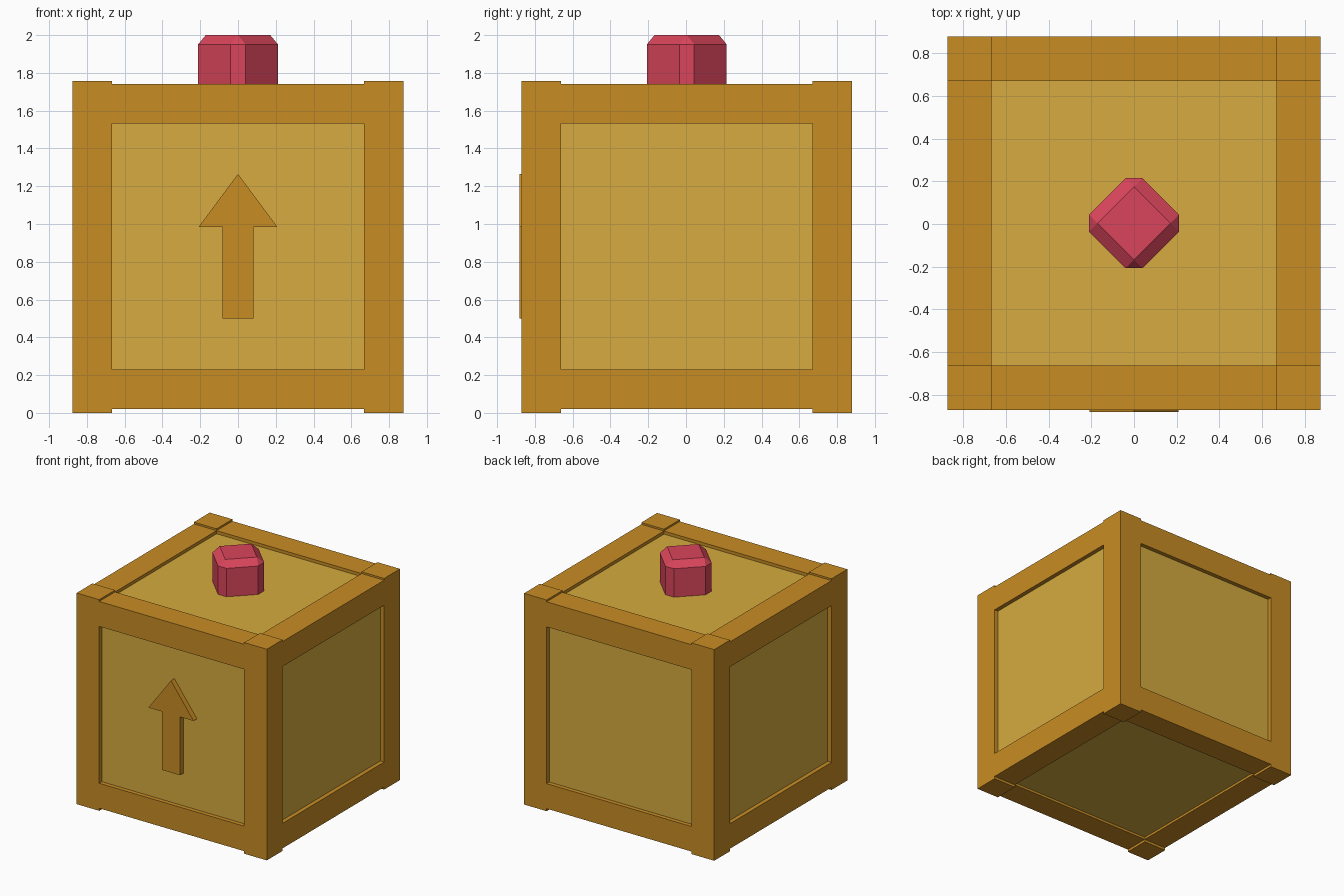
import bpy, bmesh
from math import pi
from mathutils import Matrix, Vector

old = bpy.data.objects.get("Cube")
if old:
    bpy.data.objects.remove(old, do_unlink=True)


def material(name, rgb):
    mat = bpy.data.materials.new(name)
    mat.use_nodes = True
    mat.diffuse_color = (*rgb, 1)
    mat.node_tree.nodes["Principled BSDF"].inputs["Base Color"].default_value = (*rgb, 1)
    return mat


FRAME = material("dark wood", (0.578, 0.262, 0.017))
PANEL = material("light wood", (0.672, 0.407, 0.050))
RED = material("red", (0.70, 0.060, 0.105))

HALF = 0.875      # half width of the crate
BEAM = 0.208      # beam thickness
HEIGHT = 1.756
CY = 0.004        # crate centre in y
INNER = HALF - BEAM
MID = HALF - BEAM / 2


def finish(bm, name, mat):
    bmesh.ops.recalc_face_normals(bm, faces=bm.faces)
    mesh = bpy.data.meshes.new(name)
    bm.to_mesh(mesh)
    bm.free()
    mesh.materials.append(mat)
    obj = bpy.data.objects.new(name, mesh)
    bpy.context.collection.objects.link(obj)
    return obj


def box(name, center, size, mat):
    bm = bmesh.new()
    bmesh.ops.create_cube(bm, size=1)
    bmesh.ops.scale(bm, vec=size, verts=bm.verts)
    bmesh.ops.translate(bm, vec=center, verts=bm.verts)
    return finish(bm, name, mat)


# Recessed panels on all six sides
box("panels", (0, CY, HEIGHT / 2), (1.68, 1.68, 1.674), PANEL)

# Corner posts, slightly taller than the rails
for x, xs in ((-MID, "right"), (MID, "left")):
    for y, ys in ((-MID, "front"), (MID, "back")):
        box(f"{ys}_{xs}_post", (x, y + CY, HEIGHT / 2), (BEAM, BEAM, HEIGHT), FRAME)

# Rails between the posts
for z, level in ((0.125, "bottom"), (HEIGHT - 0.119, "top")):
    for s, side in ((-1, "front"), (1, "back")):
        box(f"{level}_{side}_rail", (0, s * MID + CY, z), (2 * INNER, BEAM, BEAM), FRAME)
    for s, side in ((-1, "right"), (1, "left")):
        box(f"{level}_{side}_rail", (s * MID, CY, z), (BEAM, 2 * INNER, BEAM), FRAME)

# Raised arrow on the front
half_outline = [(0.083, 0.5), (0.083, 0.985), (0.208, 0.985)]
outline = half_outline + [(0, 1.265)] + [(-x, z) for x, z in reversed(half_outline)]
bm = bmesh.new()
face = bm.faces.new([bm.verts.new((x, -0.881, z)) for x, z in outline])
solid = bmesh.ops.extrude_face_region(bm, geom=[face])
bmesh.ops.translate(bm, vec=(0, 0.06, 0),
                    verts=[v for v in solid["geom"] if isinstance(v, bmesh.types.BMVert)])
finish(bm, "arrow", FRAME)

# Chamfered knob, turned on its corner and sunk into the top
bm = bmesh.new()
bmesh.ops.create_cube(bm, size=0.354)
bmesh.ops.scale(bm, vec=(1, 1, 1.4), verts=bm.verts)
bmesh.ops.bevel(bm, geom=bm.edges[:], offset=0.056, segments=1, affect='EDGES')
bmesh.ops.rotate(bm, cent=Vector(), matrix=Matrix.Rotation(pi / 4, 3, 'Z'), verts=bm.verts)
bmesh.ops.scale(bm, vec=(1, 1, 0.87), verts=bm.verts)
top = max(v.co.z for v in bm.verts)
bmesh.ops.translate(bm, vec=(0, CY, 2 - top), verts=bm.verts)
finish(bm, "knob", RED)
